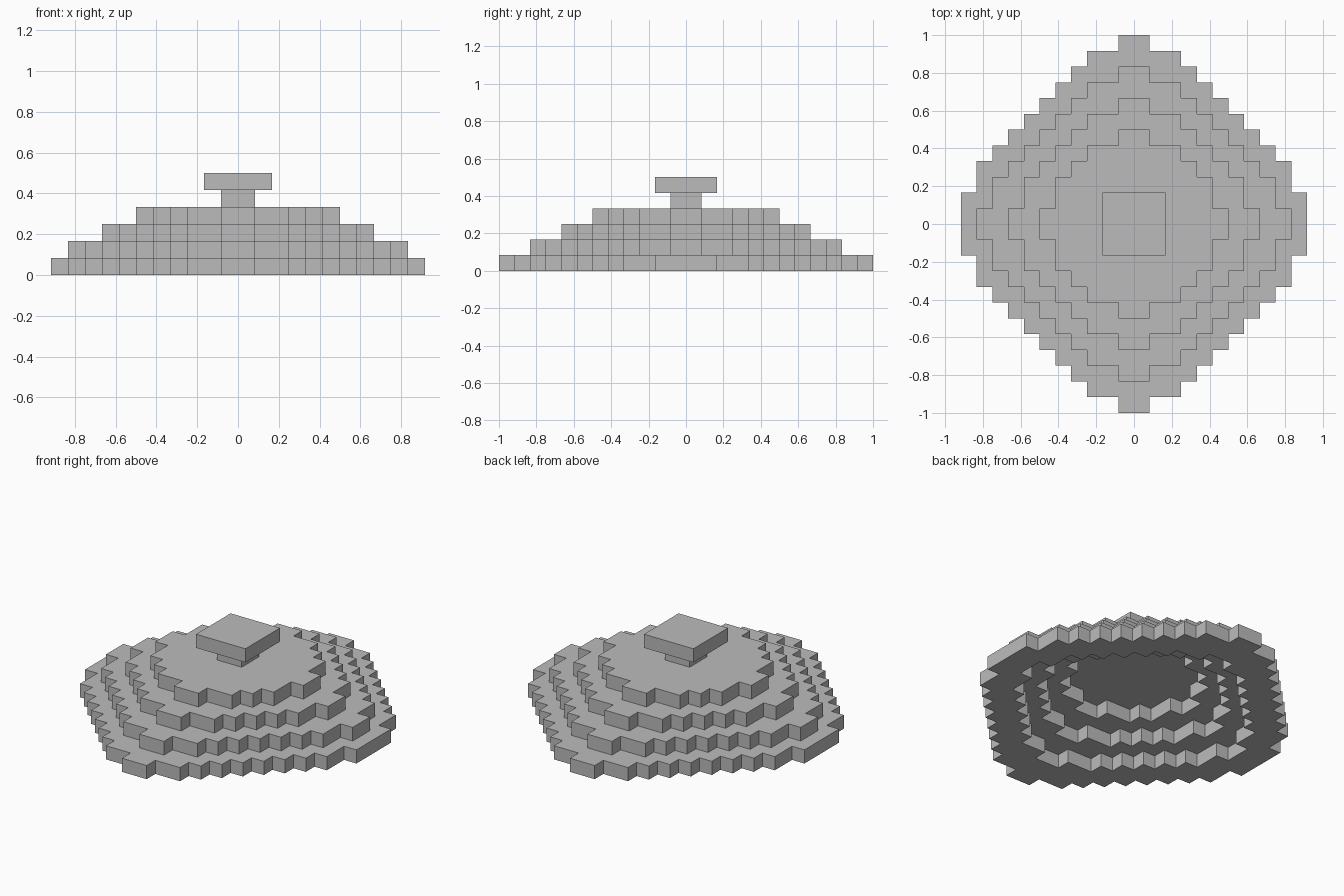
import bpy
import bmesh

U = 1 / 12  # one step of the stepped design

cube = bpy.data.objects.get("Cube")
if cube:
    bpy.data.objects.remove(cube, do_unlink=True)

grey = bpy.data.materials.new("plain grey")
grey.use_nodes = True
grey.diffuse_color = (0.5, 0.5, 0.5, 1)
grey.node_tree.nodes["Principled BSDF"].inputs["Base Color"].default_value = (0.5, 0.5, 0.5, 1)


def diamond(n):
    """Half-widths of a stepped diamond, one per row outward from the middle."""
    return [n, n - 1, n - 1] + [n + 1 - r for r in range(3, n - 1)] + [1]


def outline(widths):
    """Closed stepped outline mirrored from one quarter."""
    quarter = []
    for r, w in enumerate(widths):
        if r and widths[r - 1] == w:
            quarter[-1] = (w, r + 1)
        else:
            if r:
                quarter.append((w, r))
            quarter.append((w, r + 1))
    back = quarter[::-1]
    return (quarter + [(-x, y) for x, y in back]
            + [(-x, -y) for x, y in quarter] + [(x, -y) for x, y in back])


def slab(name, loops, level):
    """One step-high slab; a second loop cuts a hole through it."""
    bm = bmesh.new()
    edges = []
    for loop in loops:
        verts = [bm.verts.new((x * U, y * U, level * U)) for x, y in loop]
        edges += [bm.edges.new((a, b)) for a, b in zip(verts, verts[1:] + verts[:1])]
    if len(loops) == 1:
        bm.faces.new(verts)
    else:
        bmesh.ops.triangle_fill(bm, use_beauty=True, edges=edges)
    top = bmesh.ops.extrude_face_region(bm, geom=bm.faces[:], use_keep_orig=True)
    moved = [g for g in top["geom"] if isinstance(g, bmesh.types.BMVert)]
    bmesh.ops.translate(bm, verts=moved, vec=(0, 0, U))
    bmesh.ops.recalc_face_normals(bm, faces=bm.faces[:])
    mesh = bpy.data.meshes.new(name)
    bm.to_mesh(mesh)
    bm.free()
    mesh.materials.append(grey)
    obj = bpy.data.objects.new(name, mesh)
    bpy.context.collection.objects.link(obj)
    return obj


def square(half):
    return [(half, half), (-half, half), (-half, -half), (half, -half)]


# Hollow stepped body: rim, two rings and a solid cap
rim = [11, 11, 10] + diamond(12)[3:]
slab("bottom_rim", [outline(rim), outline(diamond(9))], 0)
slab("lower_ring", [outline(diamond(10)), outline(diamond(7))], 1)
slab("upper_ring", [outline(diamond(8)), outline(diamond(5))], 2)
slab("top_cap", [outline(diamond(6))], 3)

# Handle
slab("handle_stem", [square(1)], 4)
slab("handle_plate", [square(2)], 5)
